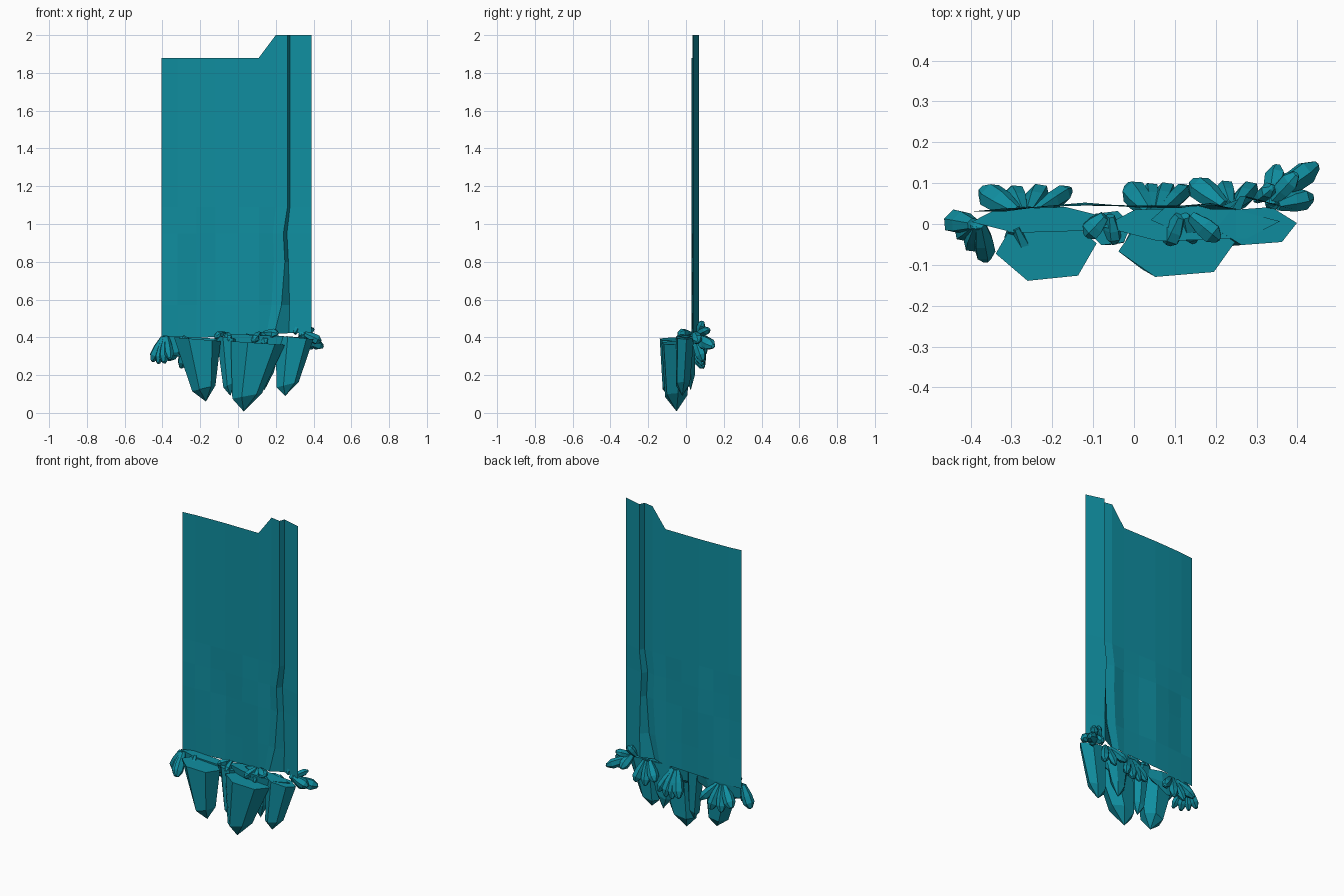
import bpy, bmesh, math
from mathutils import Vector

if "Cube" in bpy.data.objects:
    bpy.data.objects.remove(bpy.data.objects["Cube"])

mat = bpy.data.materials.new("teal_crystal")
mat.diffuse_color = (0.005, 0.27, 0.35, 1)
mat.use_nodes = True
mat.node_tree.nodes["Principled BSDF"].inputs["Base Color"].default_value = mat.diffuse_color


def finish(name, bm, closed=True):
    if closed:
        bmesh.ops.recalc_face_normals(bm, faces=bm.faces)
    me = bpy.data.meshes.new(name)
    bm.to_mesh(me)
    bm.free()
    me.materials.append(mat)
    bpy.context.collection.objects.link(bpy.data.objects.new(name, me))


def loft(name, rings, tip):
    """Capped skin through rings of points, closing in a point."""
    bm = bmesh.new()
    vs = [[bm.verts.new(p) for p in r] for r in rings]
    n = len(vs[0])
    bm.faces.new(vs[0])
    for a, b in zip(vs, vs[1:]):
        for i in range(n):
            bm.faces.new((a[i], a[(i + 1) % n], b[(i + 1) % n], b[i]))
    t = bm.verts.new(tip)
    for i in range(n):
        bm.faces.new((vs[-1][i], vs[-1][(i + 1) % n], t))
    finish(name, bm)


def shard(name, top, half, tip, low, taper=0.5):
    """Hanging six-sided shard, narrowing to a shoulder at height low."""
    top, tip = Vector(top), Vector(tip)
    mid = top.lerp(tip, 0.75)
    mid.z = low
    rings = []
    for c, kx, ky, slope in ((top, 1, 1, -.01), (mid, taper, .8, .015)):
        rings.append([c + Vector((half[0] * kx * math.cos(a), half[1] * ky * math.sin(a),
                                  slope * math.cos(a)))
                      for a in (0.15 + i * math.pi / 3 for i in range(6))])
    loft(name, rings, tip)


def crystal(name, base, tip, r):
    """Small six-sided crystal tapering at both ends."""
    a, b = Vector(base), Vector(tip)
    axis = b - a
    u = axis.orthogonal().normalized()
    v = axis.normalized().cross(u) * 0.8
    angles = [k * math.pi / 3 for k in range(6)]
    loft(name, [[a + axis * t + r * s * (u * math.cos(k) + v * math.sin(k)) for k in angles]
                for t, s in ((0, .5), (.45, .95), (.75, 1), (.96, .42))], b)


def fan(name, hub, count, first, last, length, r):
    """Crystals spreading from a hub; sideways lean runs from first to last."""
    for i in range(count):
        lean = Vector(first).lerp(Vector(last), i / (count - 1))
        drop = math.sqrt(max(length ** 2 - lean.length_squared, 0))
        base = Vector(hub) + Vector((lean.x * .2, 0, 0))
        tip = Vector(hub) + Vector((lean.x, lean.y, -drop))
        crystal(f"{name}_{i + 1}", base, tip, r * (1 - .12 * (i % 2)))


# Tall thin sheet with a step fold near the right edge
xs = [-.405, -.32, -.22, -.12, 0, .11, .20, .262, .275, .39]
ys = [.03, .038, .042, .045, .045, .045, .046, .035, .068, .036]
# Rows: height, shift of the fold's left and right lines, bulge
rows = [(.39, -.07, -.005, 0), (.57, -.032, -.002, .004), (.80, -.014, -.008, .008),
        (.95, -.022, -.016, .005), (1.09, 0, 0, 0), (1.88, 0, 0, 0)]
bm = bmesh.new()
grid = []
for k, (z, left, right, bulge) in enumerate(rows):
    line = []
    for i, x in enumerate(xs):
        lift = .004 * i if k == 0 else .12 if k == 5 and i > 5 else 0
        dx = {6: left * 0.7, 7: left, 8: right}.get(i, 0)
        dy = -bulge * math.sin(i * 1.7) if 0 < i < 7 else 0
        line.append(bm.verts.new((x + dx, ys[i] + dy, z + lift)))
    grid.append(line)
for a, b in zip(grid, grid[1:]):
    for i in range(len(xs) - 1):
        bm.faces.new((a[i], a[i + 1], b[i + 1], b[i]))
finish("sheet", bm, closed=False)

# Large hanging shards
shard("left_shard", (-.215, -.06, .39), (.125, .085), (-.17, -.06, .06), .13)
shard("middle_shard", (.105, -.055, .37), (.145, .08), (.03, -.05, .008), .09, .55)
shard("right_shard", (.30, -.005, .40), (.10, .05), (.25, -.02, .09), .15, .6)
shard("gap_shard", (-.06, -.01, .40), (.055, .045), (-.04, -.02, .09), .15, .6)
shard("back_shard", (.14, .015, .41), (.10, .035), (.14, .025, .12), .20)

# Rough ledge joining shards to the sheet
shard("ledge_left", (-.23, .01, .40), (.17, .034), (-.24, .01, .28), .33, .85)
shard("ledge_right", (.14, 0, .41), (.22, .045), (.14, 0, .26), .34, .85)

# Fans of small crystals around the lower edge
fan("left_crystal", (-.38, 0, .40), 4, (-.075, .01), (.02, -.09), .15, .033)
fan("front_left_crystal", (-.30, -.01, .40), 2, (.01, -.05), (.05, -.095), .12, .028)
fan("front_middle_crystal", (-.06, .02, .42), 2, (-.06, -.05), (.01, -.07), .08, .028)
fan("front_right_crystal", (.12, .02, .42), 3, (-.04, -.07), (.09, -.06), .09, .03)
fan("back_left_crystal", (-.265, .03, .38), 4, (-.11, .055), (.11, .055), .16, .034)
fan("back_middle_crystal", (.05, .03, .39), 4, (-.065, .065), (.08, .06), .17, .033)
fan("back_right_crystal", (.24, .045, .40), 3, (-.10, .06), (.05, .045), .145, .032)
fan("right_crystal", (.33, .045, .42), 3, (.02, .10), (.11, .02), .12, .03)
crystal("right_long_crystal", (.33, .06, .40), (.452, .147, .35), .034)
crystal("right_upper_crystal", (.30, .06, .42), (.34, .09, .485), .024)
crystal("right_small_crystal", (.33, .05, .41), (.40, .125, .445), .026)
